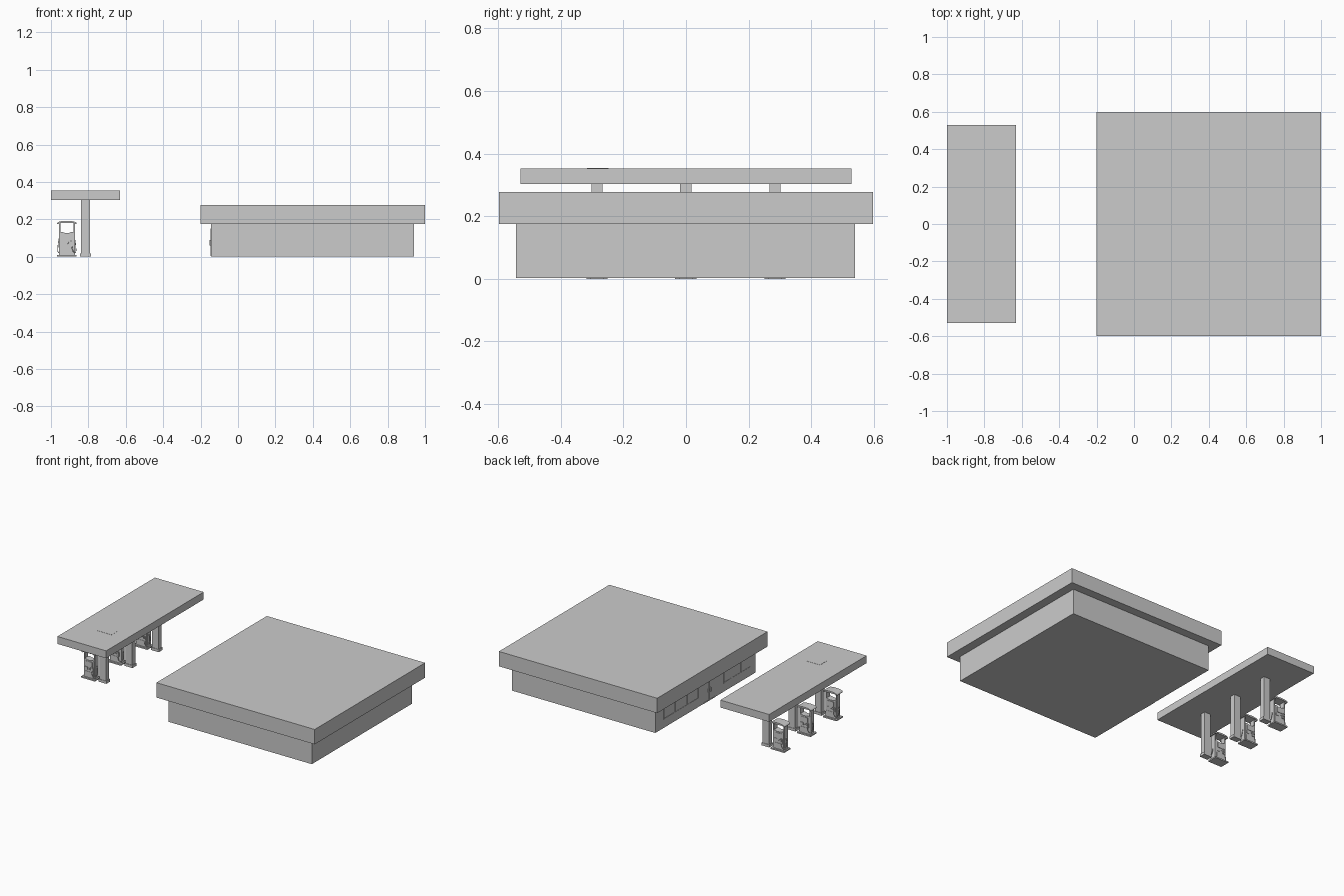
import bpy, bmesh, math

if "Cube" in bpy.data.objects:
    bpy.data.objects.remove(bpy.data.objects["Cube"])


def link(name, mesh):
    ob = bpy.data.objects.new(name, mesh)
    bpy.context.collection.objects.link(ob)
    return ob


def prism(name, profile, y0, y1):
    """Extrude an x-z profile along y."""
    bm = bmesh.new()
    face = bm.faces.new([bm.verts.new((x, y0, z)) for x, z in profile])
    ext = bmesh.ops.extrude_face_region(bm, geom=[face])
    verts = [g for g in ext["geom"] if isinstance(g, bmesh.types.BMVert)]
    bmesh.ops.translate(bm, vec=(0, y1 - y0, 0), verts=verts)
    bmesh.ops.recalc_face_normals(bm, faces=bm.faces)
    me = bpy.data.meshes.new(name)
    bm.to_mesh(me)
    bm.free()
    return link(name, me)


def box(name, x0, x1, y0, y1, z0, z1):
    return prism(name, [(x0, z0), (x1, z0), (x1, z1), (x0, z1)], y0, y1)


def tube(name, points, radius):
    cu = bpy.data.curves.new(name, "CURVE")
    cu.dimensions = "3D"
    cu.bevel_depth = radius
    cu.bevel_resolution = 1
    cu.resolution_u = 4
    cu.use_fill_caps = True
    sp = cu.splines.new("BEZIER")
    sp.bezier_points.add(len(points) - 1)
    for bp, p in zip(sp.bezier_points, points):
        bp.co = p
        bp.handle_left_type = bp.handle_right_type = "AUTO"
    return link(name, cu)


def framed_panel(name, y0, y1, z0, z1, bars=()):
    """Glazing with a raised frame on the shop's left wall."""
    xo, xi, t = -0.148, -0.144, 0.006
    box(name + "_glass", -0.146, xi, y0, y1, z0, z1)
    box(name + "_frame_bottom", xo, xi, y0, y1, z0, z0 + t)
    box(name + "_frame_top", xo, xi, y0, y1, z1 - t, z1)
    for i, y in enumerate((y0, *bars, y1 - t)):
        box(f"{name}_upright_{i}", xo, xi, y, y + t, z0 + t, z1 - t)


# Shop building
box("shop_walls", -0.145, 0.94, -0.543, 0.54, 0.002, 0.176)
box("shop_roof", -0.2, 1.0, -0.598, 0.598, 0.175, 0.277)

# Shop front: windows either side of a double door
framed_panel("window_back", 0.07, 0.45, 0.06, 0.15, (0.19, 0.32))
framed_panel("window_front", -0.49, -0.2, 0.06, 0.15, (-0.39, -0.29))
framed_panel("door", -0.11, 0.02, 0.003, 0.15, (-0.048,))
for i, y in enumerate((-0.058, -0.036)):
    box(f"door_handle_{i}", -0.152, -0.145, y, y + 0.004, 0.06, 0.09)

# Canopy
box("canopy_roof", -1.0, -0.63, -0.528, 0.528, 0.302, 0.353)
box("canopy_hatch", -0.843, -0.737, -0.317, -0.248, 0.352, 0.354)

# Curved top of the fuel pumps
PX = -0.915
arc = [(math.sin(a) * 0.052, 0.180 + 0.012 * math.cos(a))
       for a in [math.radians(-90 + 18 * k) for k in range(11)]]
cap_profile = arc + [(0.052, 0.174), (0.043, 0.174), (0.038, 0.18),
                     (-0.038, 0.18), (-0.043, 0.174), (-0.052, 0.174)]
body_profile = [(-0.039, 0.008), (0.039, 0.008), (0.039, 0.131), (0.025, 0.133),
                (0.013, 0.128), (-0.013, 0.128), (-0.025, 0.133), (-0.039, 0.131)]


def shifted(profile):
    return [(PX + x, z) for x, z in profile]


for n, yc in enumerate((-0.284, -0.001, 0.284)):
    # Column and its plinth
    box(f"column_{n}", -0.839, -0.791, yc - 0.018, yc + 0.018, 0.0, 0.303)
    box(f"column_plinth_{n}", -0.845, -0.785, yc - 0.021, yc + 0.021, 0.0, 0.018)

    # Pump base, cabinet, posts and cap
    box(f"pump_base_{n}", PX - 0.052, PX + 0.052, yc - 0.034, yc + 0.034, 0.0, 0.009)
    prism(f"pump_cabinet_{n}", shifted(body_profile), yc - 0.022, yc + 0.022)
    prism(f"pump_cap_{n}", shifted(cap_profile), yc - 0.032, yc + 0.032)
    for s in (-1, 1):
        x = PX + s * 0.039
        box(f"pump_post_{n}_{s}", x - 0.004, x + 0.004, yc - 0.018, yc + 0.018, 0.008, 0.182)

    # Details repeated on both pump faces
    for s in (-1, 1):
        def face_box(name, x0, x1, depth, z0, z1):
            ya, yb = sorted((yc + s * 0.021, yc + s * (0.022 + depth)))
            xa, xb = sorted((PX - s * x0, PX - s * x1))
            box(f"{name}_{n}_{s}", xa, xb, ya, yb, z0, z1)

        face_box("pump_display", -0.024, 0.024, 0.003, 0.088, 0.12)
        face_box("pump_keypad", -0.03, -0.01, 0.003, 0.062, 0.08)
        face_box("pump_lower_panel", -0.032, 0.032, 0.002, 0.016, 0.05)
        face_box("pump_holster", 0.014, 0.034, 0.006, 0.055, 0.082)
        face_box("nozzle_grip", 0.018, 0.028, 0.011, 0.068, 0.086)
        y = yc + s * 0.027
        tube(f"nozzle_spout_{n}_{s}", [(PX - s * 0.022, y, 0.077),
             (PX - s * 0.01, y, 0.076), (PX - s * 0.003, y, 0.069)], 0.002)
        tube(f"pump_hose_{n}_{s}", [(PX - s * 0.025, y, 0.07), (PX - s * 0.033, y + s * 0.003, 0.03),
             (PX - s * 0.044, y - s * 0.008, 0.022), (PX - s * 0.047, yc, 0.06),
             (PX - s * 0.041, yc, 0.1)], 0.002)
